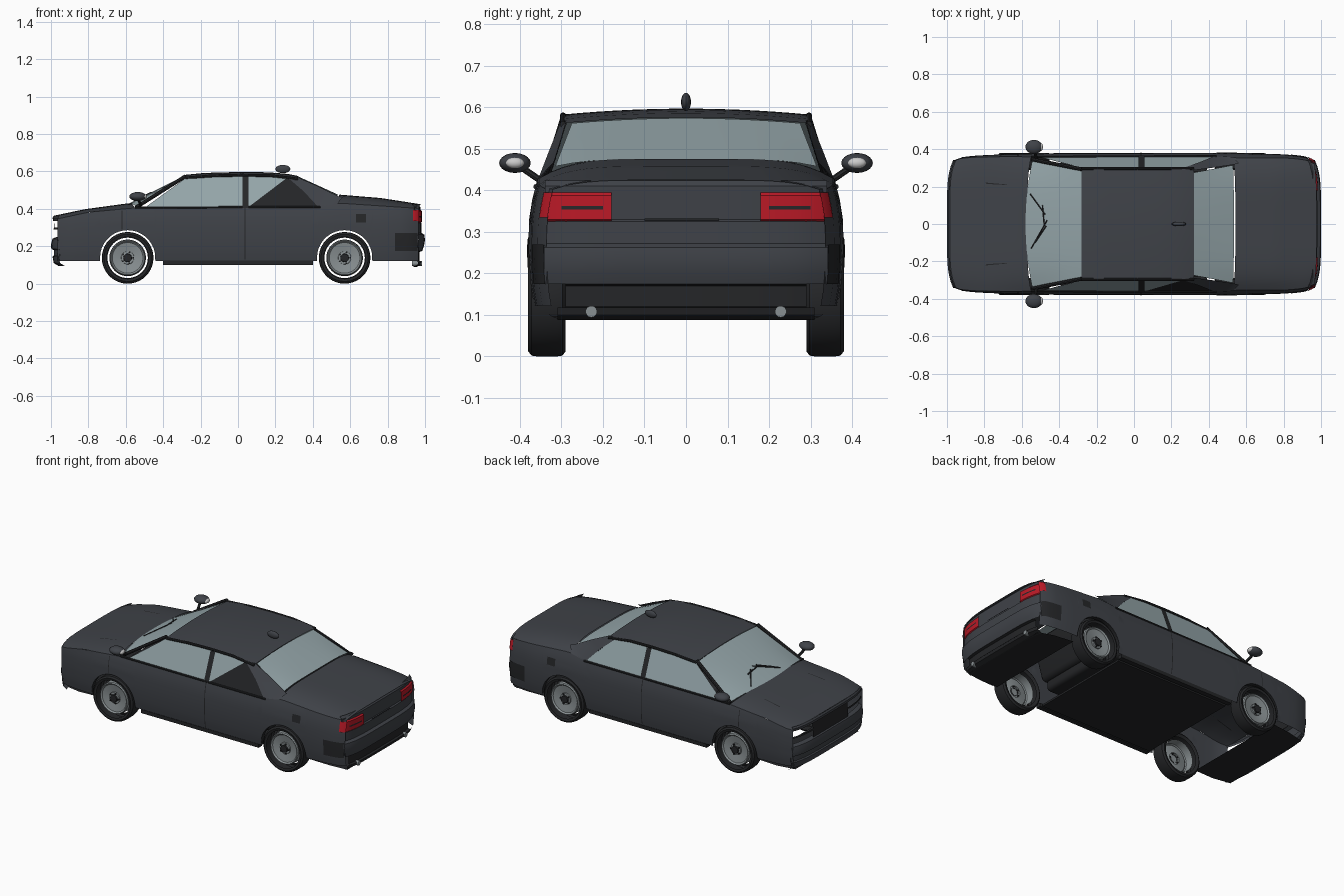
import bpy, bmesh, math
from mathutils import Vector

if "Cube" in bpy.data.objects:
    bpy.data.objects.remove(bpy.data.objects["Cube"])


def material(name, rgb):
    m = bpy.data.materials.new(name)
    m.diffuse_color = (*rgb, 1)
    m.use_nodes = True
    m.node_tree.nodes["Principled BSDF"].inputs["Base Color"].default_value = m.diffuse_color
    return m


PAINT = material("paint", (0.05, 0.055, 0.065))
TRIM = material("trim", (0.018, 0.019, 0.021))
GLASS = material("glass", (0.30, 0.38, 0.40))
RED = material("red", (0.50, 0.01, 0.02))
METAL = material("metal", (0.25, 0.28, 0.29))
WHITE = material("white", (0.7, 0.7, 0.7))


def finish(name, bm, mat, mirror=False, angle=35):
    bmesh.ops.recalc_face_normals(bm, faces=bm.faces)
    me = bpy.data.meshes.new(name)
    bm.to_mesh(me)
    bm.free()
    me.materials.append(mat)
    ob = bpy.data.objects.new(name, me)
    bpy.context.collection.objects.link(ob)
    bpy.ops.object.select_all(action='DESELECT')
    ob.select_set(True)
    bpy.context.view_layer.objects.active = ob
    bpy.ops.object.shade_smooth_by_angle(angle=math.radians(angle))
    if mirror:
        ob.modifiers.new("mirror", 'MIRROR').use_axis = (False, True, False)
    return ob


def grid(name, rows, mat, mirror=False):
    """Surface through equally long rows of points."""
    bm = bmesh.new()
    vs = [[bm.verts.new(p) for p in r] for r in rows]
    for a, b in zip(vs, vs[1:]):
        for i in range(len(a) - 1):
            bm.faces.new((a[i], a[i + 1], b[i + 1], b[i]))
    bmesh.ops.remove_doubles(bm, verts=bm.verts, dist=1e-5)
    return finish(name, bm, mat, mirror)


def panel(name, pts, mat, mirror=False):
    bm = bmesh.new()
    bm.faces.new([bm.verts.new(p) for p in pts])
    return finish(name, bm, mat, mirror)


def box(name, c, size, mat, bevel=0.0, mirror=False, tilt=0.0):
    bm = bmesh.new()
    bmesh.ops.create_cube(bm, size=1)
    bmesh.ops.scale(bm, vec=size, verts=bm.verts)
    if bevel:
        bmesh.ops.bevel(bm, geom=bm.edges[:], offset=bevel, segments=3, affect='EDGES', profile=0.5)
    for v in bm.verts:
        v.co = Vector((v.co.x + tilt * v.co.z, v.co.y, v.co.z)) + Vector(c)
    return finish(name, bm, mat, mirror)


def beam(name, p, q, r, mat, mirror=False, sides=8):
    p, q = Vector(p), Vector(q)
    bm = bmesh.new()
    bmesh.ops.create_cone(bm, cap_ends=True, segments=sides, radius1=r, radius2=r, depth=(q - p).length)
    rot = (q - p).to_track_quat('Z', 'Y')
    for v in bm.verts:
        v.co = rot @ v.co + (p + q) / 2
    return finish(name, bm, mat, mirror)


def lathe(name, prof, c, mat, n=32):
    """Spin (radius, y) pairs about a y axis through c = (x, z)."""
    rows = [[(c[0] + r * math.cos(2 * math.pi * k / n), y, c[1] + r * math.sin(2 * math.pi * k / n))
             for r, y in prof] for k in range(n + 1)]
    return grid(name, rows, mat, mirror=True)


def ball(name, c, size, mat, mirror=False):
    bm = bmesh.new()
    bmesh.ops.create_uvsphere(bm, u_segments=16, v_segments=10, radius=1)
    for v in bm.verts:
        v.co = Vector(a * s + o for a, s, o in zip(v.co, size, c))
    return finish(name, bm, mat, mirror)


def table(x, pts):
    for (a, u), (b, v) in zip(pts, pts[1:]):
        if x <= b:
            return u + (v - u) * max(0, (x - a) / (b - a))
    return pts[-1][1]


def span(a, b, n):
    return [a + (b - a) * i / n for i in range(n + 1)]


# Body shape: plan half width, tumblehome, shoulder height and crown height
def side(x, z):
    w = table(x, [(-.98, .315), (-.965, .338), (-.93, .354), (-.85, .364), (-.7, .371), (-.4, .377), (.5, .378),
                  (.8, .371), (.9, .360), (.95, .348), (.975, .325)])
    return w + table(z, [(.11, -.012), (.17, -.002), (.25, .002), (.33, 0), (.38, -.008), (.41, -.016), (.45, -.03)])


def shoulder(x):
    return table(x, [(-.98, .343), (-.8, .382), (-.55, .405), (.4, .41), (.55, .43), (.97, .402)])


def crown(x):
    return table(x, [(-.98, .36), (-.8, .398), (-.58, .428), (.53, .476), (.75, .458), (.97, .424)])


AXLES, WZ, ARCH = (-.59, .57), .138, .148

# Side panels with wheel arches
xs = span(-.965, .965, 40)
xs = [x for x in xs if all(abs(x - a) > ARCH for a in AXLES)]
xs += [a + ARCH * math.cos(math.pi * k / 18) for a in AXLES for k in range(19)]
xs.sort()


def sill(x):
    z = .122
    for a in AXLES:
        if abs(x - a) < ARCH:
            z = max(z, WZ + math.sqrt(ARCH ** 2 - (x - a) ** 2))
    return z


grid("side_panel", [[(x, side(x, z), z) for z in span(sill(x), shoulder(x), 9)] for x in xs], PAINT, True)
for a, nm in zip(AXLES, ("front", "rear")):
    ring = [(a + ARCH * math.cos(t), WZ + ARCH * math.sin(t)) for t in span(0, math.pi, 24)]
    grid(nm + "_arch_lip", [[(x, side(x, z) + .003, z), (x, side(x, z) - .025, z)] for x, z in ring], TRIM, True)


# Hood and trunk lid, crowned across the car
def deck(name, x0, x1, bow):
    rows = []
    for x in span(x0, x1, 12):
        zs, zc = shoulder(x), crown(x)
        w = side(x, zs)
        rows.append([(x + bow(t, x), t * w, zs + (zc - zs) * (1 - abs(t) ** 5)) for t in span(-1, 1, 24)])
    grid(name, rows, PAINT)


deck("hood", -.965, -.55, lambda t, x: -.02 * (1 - t ** 4))
deck("trunk_lid", .53, .965, lambda t, x: .012 * (1 - t ** 4))
grid("hood_crease", [[(x, .20 + .09 * (-x - .62), crown(x) + .001), (x, .206 + .09 * (-x - .62), crown(x) + .001)]
                     for x in span(-.9, -.68, 4)], TRIM, True)


# Nose and tail panels following the rounded plan
def fascia(name, prof, sign, y0, y1, mat, mirror=False):
    rows = [[(sign * (x - .035 * abs(y / .345) ** 5), y, z) for x, z in prof] for y in span(y0, y1, 20)]
    grid(name, rows, mat, mirror)


fascia("hood_lip", [(.985, .362), (.992, .352), (.988, .335)], -1, -.335, .335, PAINT)
fascia("grille", [(.982, .335), (.985, .245)], -1, -.17, .17, TRIM)
fascia("front_bumper", [(.97, .25), (.992, .24), (1, .21), (.998, .185), (.985, .18), (.985, .15),
                        (.992, .145), (.985, .11), (.96, .095)], -1, -.342, .342, PAINT)
fascia("headlight_divider", [(.985, .30), (.987, .29)], -1, .17, .335, TRIM, True)
fascia("tail_panel", [(.962, .424), (.975, .41), (.972, .33), (.98, .325), (.98, .265)], 1, -.34, .34, PAINT)
fascia("rear_bumper", [(.98, .272), (.996, .262), (1, .235), (.994, .2), (.985, .175)], 1, -.342, .342, PAINT)
fascia("rear_lower_grille", [(.985, .175), (.97, .17), (.97, .12), (.985, .115)], 1, -.29, .29, TRIM)
fascia("rear_lip", [(.985, .118), (.98, .1), (.95, .088)], 1, -.31, .31, TRIM)
fascia("tail_light", [(.976, .395), (.984, .388), (.984, .33), (.974, .322)], 1, .18, .335, RED, True)
fascia("light_bar", [(.986, .362), (.987, .354)], 1, .2, .3, TRIM, True)
fascia("plate_line", [(.9825, .332), (.9825, .328)], 1, -.1, .08, TRIM)
grid("tail_light_side", [[(x, side(x, z) + .003, z) for z in (.335, .365, .395)] for x in (.935, .95, .968)], RED, True)
grid("bumper_corner", [[(x, side(x, z) + .003, z) for z in span(.175, .27, 3)] for x in span(.84, .96, 5)], TRIM, True)
grid("fuel_flap", [[(x, side(x, z) + .002, z) for z in (.327, .372)] for x in (.63, .685)], TRIM, True)
grid("door_seam", [[(x, side(x, z) + .002, z) for z in span(.13, .405, 8)] for x in (.036, .041)], TRIM, True)
grid("fender_seam", [[(x, side(x, z) + .002, z) for z in span(.29, .39, 4)] for x in (-.622, -.618)], TRIM, True)
lathe_y = [(.013, 0), (.013, .02)]
for s in (-1, 1):
    beam("exhaust_pipe", (.93, s * .228, .108), (.985, s * .228, .108), .014, METAL, sides=14)

# Underside: floor pan, sills and lower valances
box("floor_pan", (.0, 0, .105), (.78, .66, .012), TRIM)
box("sill", (.0, .355, .112), (.80, .03, .022), TRIM, mirror=True)
grid("front_valance", [[(x, t * (side(x, .11) - .02), z) for t in span(-1, 1, 8)]
                       for x, z in ((-.96, .095), (-.85, .098), (-.73, .105))], TRIM)
grid("rear_valance", [[(x, t * (side(x, .11) - .03), z) for t in span(-1, 1, 8)]
                      for x, z in ((.955, .088), (.85, .096), (.72, .102))], TRIM)


# Roof
def roof_z(x, y):
    return table(x, [(-.28, .582), (-.18, .592), (0, .597), (.15, .596), (.26, .588), (.32, .576)]) - .014 * (y / .295) ** 2


grid("roof", [[(x, y, roof_z(x, y)) for y in span(-.295, .295, 14)] for x in span(-.28, .32, 12)], PAINT)
for a, b in zip(span(-.28, .32, 4), span(-.28, .32, 4)[1:]):
    beam("roof_rail", (a, .296, roof_z(a, .295) - .003), (b, .296, roof_z(b, .295) - .003), .008, TRIM, True)

# Front and rear glass
sheet = [(t, u) for t in span(-1, 1, 12) for u in (0, .33, .66, 1)]


def screen(name, xb, xt, wb, wt, bow):
    rows = []
    for t in span(-1, 1, 14):
        top = Vector((xt, t * wt, roof_z(xt, t * wt) - .002))
        low = Vector((xb + bow * (1 - t * t), t * wb, crown(xb) - .018 * abs(t) ** 4))
        rows.append([low.lerp(top, u) for u in span(0, 1, 4)])
    grid(name, rows, GLASS)


screen("windshield", -.545, -.28, .335, .288, -.035)
screen("rear_window", .53, .32, .315, .275, .005)

# Side glass: front door, rear door (the near rear door is half dark)
LO, HI = .405, .572
grid("front_side_window", [[(-.50, .357, LO), (-.27, .298, HI)], [(.03, .362, LO), (.03, .298, HI)]], GLASS, True)
panel("rear_window_left", [(.05, -.362, LO), (.05, -.298, HI), (.27, -.298, HI)], GLASS)
panel("rear_window_dark", [(.05, -.362, LO), (.27, -.298, HI), (.44, -.36, LO)], TRIM)
panel("rear_window_right", [(.05, .362, LO), (.05, .298, HI), (.27, .298, HI), (.44, .36, LO)], GLASS)

# Pillars and waistline
beam("front_pillar", (-.545, .345, .408), (-.28, .293, .575), .010, TRIM, True)
grid("centre_pillar", [[(x, .366, LO), (x, .301, HI)] for x in (.024, .056)], TRIM, True)
grid("rear_pillar", [[(.26, .299, HI), (.32, .288, .568)], [(.35, .330, .495), (.43, .302, .520)],
                     [(.43, .363, .409), (.535, .318, .468)], [(.53, side(.53, .42), shoulder(.53)),
                                                            (.56, .325, .462)]], PAINT, True)
beam("waist_trim", (-.55, .358, .407), (.44, .362, .409), .006, TRIM, True)

# Wheels
for a, nm in zip(AXLES, ("front", "rear")):
    lathe(nm + "_tyre", [(.108, .298), (.126, .290), (.136, .298), (.138, .312), (.138, .358), (.136, .372),
                         (.126, .380), (.112, .376)], (a, WZ), TRIM, 40)
    lathe(nm + "_rim", [(.098, .312), (.095, .362), (.09, .368), (.082, .36), (.035, .352), (.034, .36), (0, .362)],
          (a, WZ), METAL)
    lathe(nm + "_hub", [(.024, .356), (.022, .37), (0, .371)], (a, WZ), TRIM, 12)
    for k in range(5):
        t = 2 * math.pi * k / 5
        x, z = a + .03 * math.cos(t), WZ + .03 * math.sin(t)
        beam(nm + "_wheel_bolt", (x, .352, z), (x, .367, z), .005, TRIM, True, 6)

# Mirrors, wipers and roof aerial
ball("wing_mirror", (-.535, .412, .466), (.046, .038, .024), PAINT, True)
ball("mirror_glass", (-.499, .412, .466), (.012, .022, .013), WHITE, True)
beam("mirror_stem", (-.52, .345, .42), (-.535, .40, .458), .008, TRIM, True)
for p, q in (((-.555, .16, .442), (-.475, .05, .482)), ((-.55, -.13, .444), (-.465, .02, .488)),
             ((-.49, .10, .474), (-.48, -.01, .480)), ((-.53, -.10, .455), (-.47, -.01, .485))):
    beam("wiper", p, q, .004, TRIM, sides=6)
ball("roof_aerial", (.24, 0, .613), (.04, .012, .022), PAINT)

# Interior: seats, dashboard, steering wheel, parcel shelf
box("front_seat_base", (-.06, .16, .20), (.22, .21, .09), TRIM, .025, True)
box("front_seat_back", (.08, .16, .35), (.07, .21, .26), TRIM, .025, True, .25)
box("headrest", (.13, .16, .50), (.04, .11, .06), TRIM, .015, True)
box("rear_seat_base", (.31, 0, .21), (.2, .56, .09), TRIM, .025)
box("rear_seat_back", (.43, 0, .34), (.08, .58, .24), TRIM, .025, False, .3)
box("dashboard", (-.45, 0, .36), (.14, .64, .09), TRIM, .025)
bpy.ops.mesh.primitive_torus_add(major_radius=.065, minor_radius=.008, major_segments=24, minor_segments=8,
                                 location=(-.33, -.16, .37), rotation=(0, math.radians(65), 0))
wheel = bpy.context.object
wheel.name = "steering_wheel"
wheel.data.materials.append(TRIM)
beam("steering_column", (-.33, -.16, .37), (-.43, -.16, .33), .012, TRIM)
